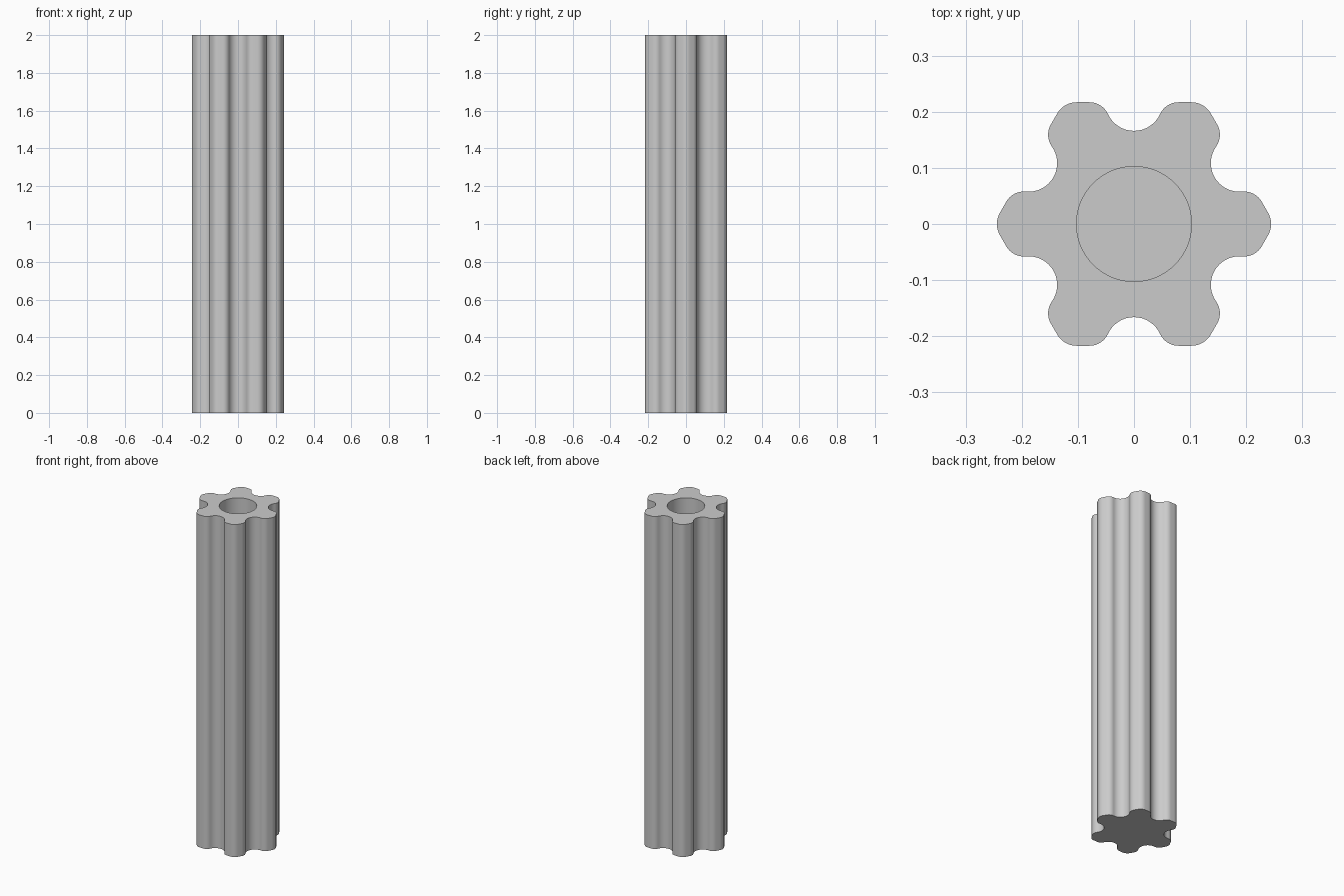
import bpy, bmesh
from math import radians, degrees, sin, cos, pi, sqrt, atan2
from mathutils import Vector, Matrix

cube = bpy.data.objects.get("Cube")
if cube:
    bpy.data.objects.remove(cube, do_unlink=True)

HEIGHT = 2.0
APOTHEM = 0.217       # centre to the flats of the hexagon
GROOVE_R = 0.051
FILLET_R = 0.036
CORNER_R = 0.04
BORE_R = 0.1025
BORE_FLOOR = 1.0


def arc(cx, cy, r, start, end, steps):
    angles = [radians(start + (end - start) * i / steps) for i in range(steps + 1)]
    return [Vector((cx + r * cos(a), cy + r * sin(a), 0)) for a in angles]


def fluted_profile():
    """Hexagon with rounded corners and a filleted groove in every side."""
    fy = APOTHEM - FILLET_R
    fx = sqrt((GROOVE_R + FILLET_R) ** 2 - FILLET_R ** 2)
    t = degrees(atan2(FILLET_R, fx))
    d = (APOTHEM - CORNER_R) / cos(pi / 6)
    side = arc(d * cos(pi / 3), d * sin(pi / 3), CORNER_R, 30, 90, 8)
    side += arc(fx, fy, FILLET_R, 90, 180 - t, 8)
    side += arc(0, APOTHEM, GROOVE_R, -t, t - 180, 16)[1:]
    side += arc(-fx, fy, FILLET_R, t, 90, 8)[1:]
    return [Matrix.Rotation(k * pi / 3, 3, 'Z') @ p for k in range(6) for p in side]


def ring(bm, points, z):
    verts = [bm.verts.new((p.x, p.y, z)) for p in points]
    edges = [bm.edges.new((v, verts[i - 1])) for i, v in enumerate(verts)]
    return verts, edges


def walls(bm, low, high):
    for i in range(len(low)):
        bm.faces.new((low[i - 1], low[i], high[i], high[i - 1]))


# Fluted shaft with a blind round bore in the top
bm = bmesh.new()
outline = fluted_profile()
circle = arc(0, 0, BORE_R, 0, 360, 64)[:-1]
base, _ = ring(bm, outline, 0)
rim, rim_edges = ring(bm, outline, HEIGHT)
bore_top, bore_edges = ring(bm, circle, HEIGHT)
bore_low, _ = ring(bm, circle, BORE_FLOOR)
walls(bm, base, rim)
walls(bm, bore_low, bore_top)
bm.faces.new(base)
bm.faces.new(bore_low)
bmesh.ops.triangle_fill(bm, edges=rim_edges + bore_edges, use_beauty=True)
bmesh.ops.recalc_face_normals(bm, faces=bm.faces)
mesh = bpy.data.meshes.new("fluted_shaft")
bm.to_mesh(mesh)
bm.free()
shaft = bpy.data.objects.new("fluted_shaft", mesh)
bpy.context.collection.objects.link(shaft)

# Plain grey colour
grey = bpy.data.materials.new("light_grey")
grey.use_nodes = True
colour = (0.6, 0.6, 0.6, 1)
grey.diffuse_color = colour
grey.node_tree.nodes["Principled BSDF"].inputs["Base Color"].default_value = colour
mesh.materials.append(grey)

# Smooth walls, sharp end rims
bpy.ops.object.select_all(action='DESELECT')
shaft.select_set(True)
bpy.context.view_layer.objects.active = shaft
bpy.ops.object.shade_smooth_by_angle(angle=radians(30))
